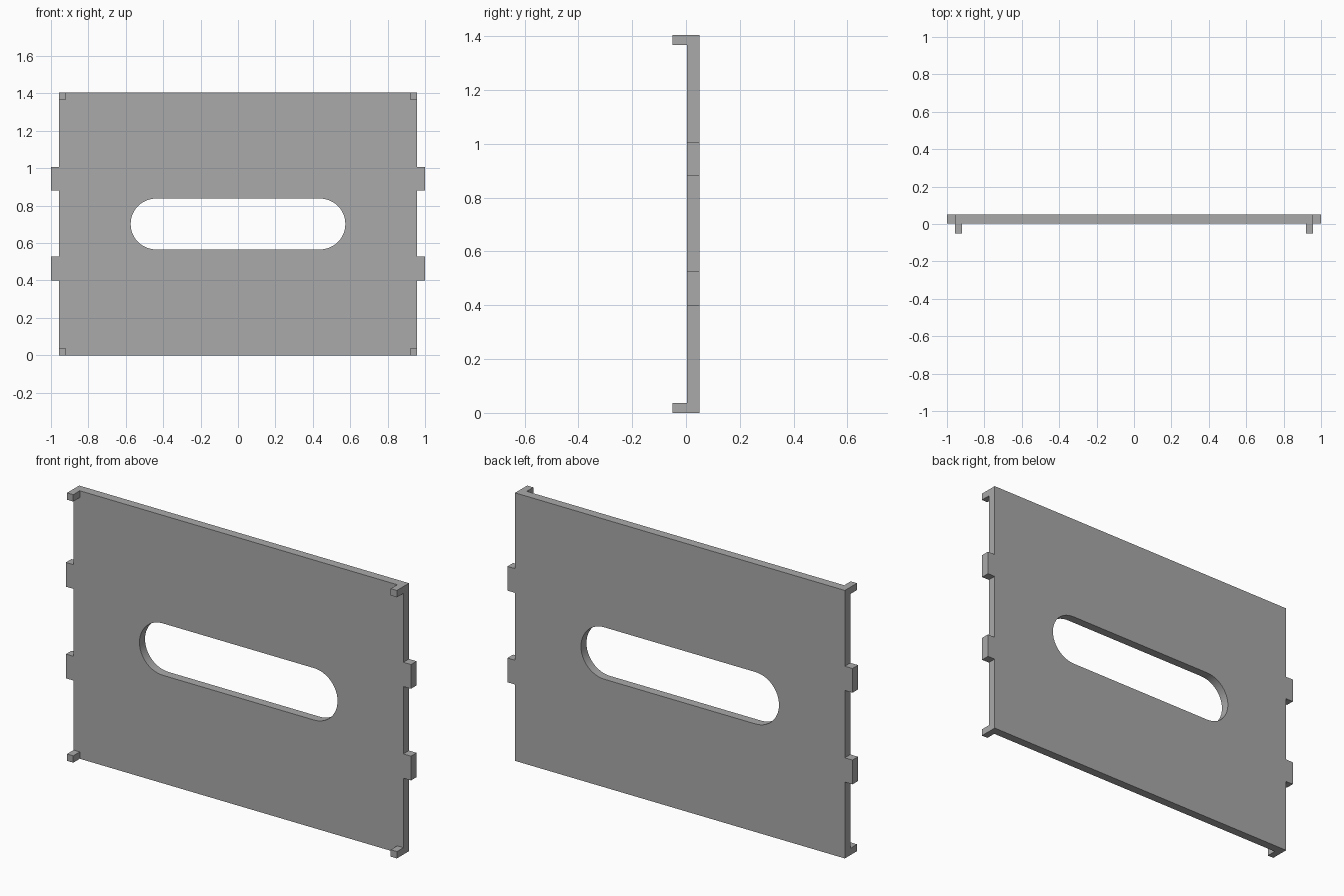
import bpy
from math import pi, sin, cos

if "Cube" in bpy.data.objects:
    bpy.data.objects.remove(bpy.data.objects["Cube"])

WIDTH, TAB_X, HEIGHT = 0.956, 1.0, 1.404   # half widths and full height
FRONT, BACK, PEG_FRONT = 0.004, 0.05, -0.05
TABS = [(0.4, 0.527), (0.88, 1.007)]
PEG = 0.036
SLOT_X, SLOT_R, ARC_STEPS = 0.438, 0.136, 24

grey = bpy.data.materials.new("plain grey")
grey.use_nodes = True
colour = (0.4, 0.4, 0.4, 1)
grey.diffuse_color = colour
grey.node_tree.nodes["Principled BSDF"].inputs["Base Color"].default_value = colour


def add_loop(curve, points):
    """Closed straight-sided loop in a flat curve."""
    spline = curve.splines.new("POLY")
    spline.points.add(len(points) - 1)
    for point, (x, z) in zip(spline.points, points):
        point.co = (x, z, 0, 1)
    spline.use_cyclic_u = True


def box(name, low, high):
    """Axis-aligned box between two corners."""
    centre = [(a + b) / 2 for a, b in zip(low, high)]
    bpy.ops.mesh.primitive_cube_add(size=1, location=centre)
    obj = bpy.context.object
    obj.name = name
    obj.scale = [b - a for a, b in zip(low, high)]
    bpy.ops.object.transform_apply(location=False, rotation=False, scale=True)
    obj.data.materials.append(grey)


# Panel outline with two tabs on each side
right_edge = [(WIDTH, 0)]
for low, high in TABS:
    right_edge += [(WIDTH, low), (TAB_X, low), (TAB_X, high), (WIDTH, high)]
right_edge.append((WIDTH, HEIGHT))
left_edge = [(-x, z) for x, z in reversed(right_edge)]

# Rounded slot through the middle
slot = []
for side, start in ((1, -pi / 2), (-1, pi / 2)):
    for i in range(ARC_STEPS + 1):
        a = start + pi * i / ARC_STEPS
        slot.append((side * SLOT_X + SLOT_R * cos(a), HEIGHT / 2 + SLOT_R * sin(a)))

curve = bpy.data.curves.new("panel", "CURVE")
curve.dimensions = "2D"
curve.fill_mode = "BOTH"
curve.extrude = (BACK - FRONT) / 2
add_loop(curve, right_edge + left_edge)
add_loop(curve, slot)
panel = bpy.data.objects.new("panel", curve)
bpy.context.collection.objects.link(panel)
panel.location.y = (FRONT + BACK) / 2
panel.rotation_euler.x = pi / 2
curve.materials.append(grey)

# Turn the panel into a mesh with crisp edges and a smooth slot wall
bpy.ops.object.select_all(action="DESELECT")
panel.select_set(True)
bpy.context.view_layer.objects.active = panel
bpy.ops.object.convert(target="MESH")
bpy.ops.object.mode_set(mode="EDIT")
bpy.ops.mesh.select_all(action="SELECT")
bpy.ops.mesh.remove_doubles(threshold=0.0001)
bpy.ops.mesh.normals_make_consistent(inside=False)
bpy.ops.object.mode_set(mode="OBJECT")
bpy.ops.object.shade_smooth_by_angle(angle=pi / 6)

# Corner pegs on the front
for side, side_name in ((1, "left"), (-1, "right")):
    for base, level in ((0, "bottom"), (HEIGHT - PEG, "top")):
        xs = sorted((side * (WIDTH - PEG), side * WIDTH))
        box(f"{level}_{side_name}_peg", (xs[0], PEG_FRONT, base), (xs[1], FRONT, base + PEG))
